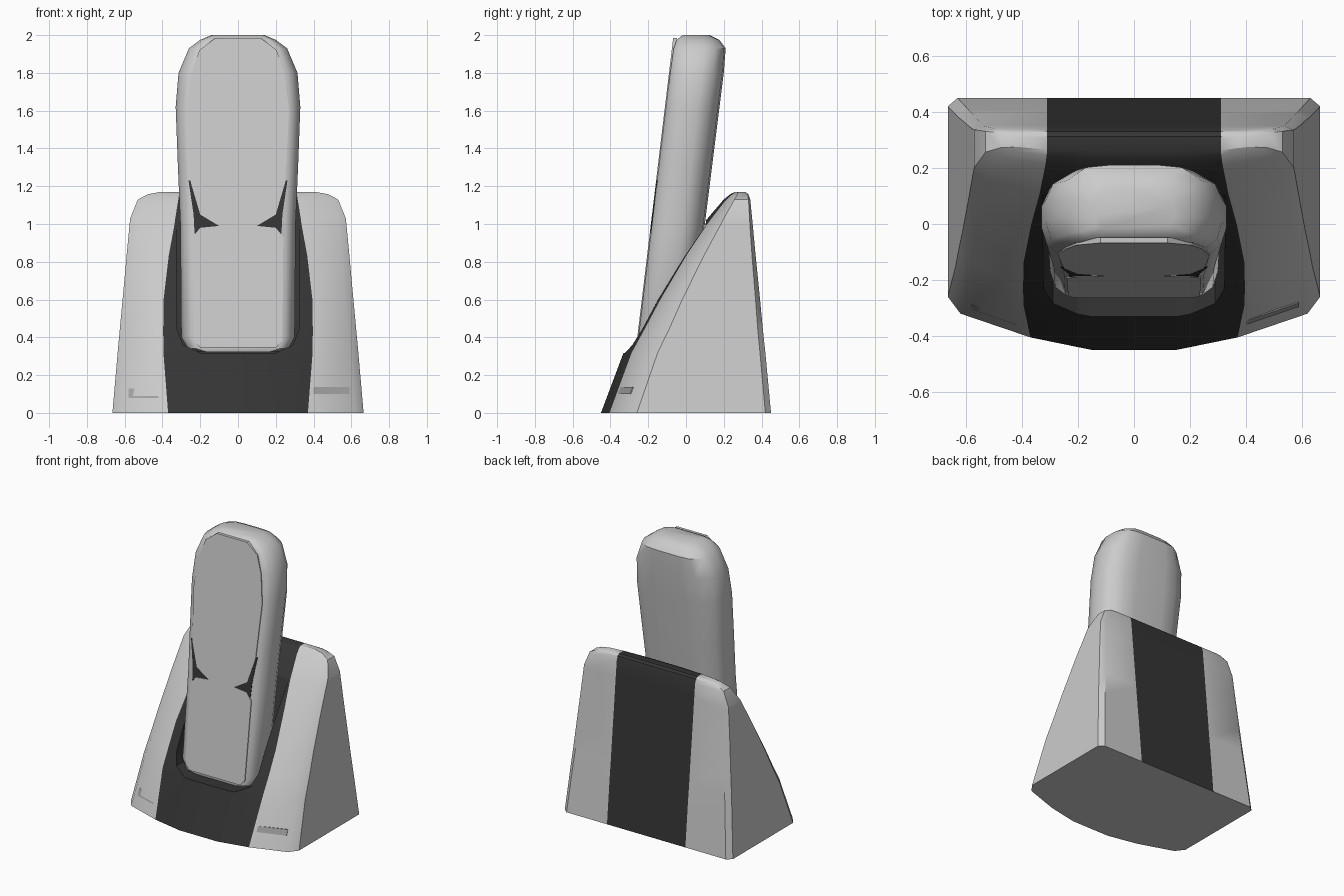
import bpy, bmesh
from math import radians

if "Cube" in bpy.data.objects:
    bpy.data.objects.remove(bpy.data.objects["Cube"])


def material(name, c):
    m = bpy.data.materials.new(name)
    m.diffuse_color = (*c, 1)
    m.use_nodes = True
    m.node_tree.nodes["Principled BSDF"].inputs["Base Color"].default_value = m.diffuse_color
    return m


GREY = material("light_grey", (0.8, 0.8, 0.8))
DARK = material("charcoal", (0.035, 0.035, 0.035))
SLOT = material("slot_grey", (0.35, 0.35, 0.35))


def make(name, bm, mats=()):
    bmesh.ops.recalc_face_normals(bm, faces=bm.faces)
    me = bpy.data.meshes.new(name)
    bm.to_mesh(me)
    bm.free()
    for m in mats:
        me.materials.append(m)
    ob = bpy.data.objects.new(name, me)
    bpy.context.collection.objects.link(ob)
    return ob


def smooth(ob, angle):
    ob.data.shade_smooth()
    ob.data.set_sharp_from_angle(angle=radians(angle))


def loft(rings, dark_edges=(), caps=None):
    """Skin closed rings; dark_edges use material slot 1; caps = top faces as (indices, slot)."""
    bm = bmesh.new()
    rows = [[bm.verts.new(p) for p in r] for r in rings]
    n = len(rows[0])
    for a, b in zip(rows, rows[1:]):
        for i in range(n):
            j = (i + 1) % n
            bm.faces.new((a[i], a[j], b[j], b[i])).material_index = int(i in dark_edges)
    bm.faces.new(rows[0])
    for idx, slot in caps or [(range(n), 0)]:
        bm.faces.new([rows[-1][i] for i in idx]).material_index = slot
    return bm


def mirrored(half):
    return half + [(-p[0],) + tuple(p[1:]) for p in reversed(half)]


def plate(name, outline, front, depth, mat):
    """Thin prism whose front follows y = front(x, z)."""
    bm = loft([[(x, front(x, z) + d, z) for x, z in outline] for d in (0, depth)])
    return make(name, bm, [mat])


# Cradle: horizontal slices (z, front y, back y, half width, band half width, front bow)
SLICES = [(0, -.45, .45, .665, .37, 1), (.32, -.33, .42, .637, .395, .95),
          (.44, -.262, .407, .626, .396, .9), (.6, -.172, .392, .611, .394, .8),
          (.83, -.03, .369, .59, .367, .65), (1.0, .09, .353, .574, .336, .5),
          (1.03, .115, .35, .571, .332, .45), (1.13, .2, .34, .53, .316, .3),
          (1.158, .235, .33, .475, .312, .2), (1.17, .26, .313, .41, .31, .08)]
rings = []
for z, f, b, w, band, s in SLICES:
    half = [(.15, f, z), (band, f + .045 * s, z), (w - .045, f + .13 * s, z),
            (w, f + .19 * s, z), (w, b - .03 * s, z), (w - .035, b, z), (.31, b, z)]
    rings.append(mirrored(half))
bm = loft(rings, (0, 6, 12, 13),
          [(range(1, 7), 0), ((13, 0, 1, 6, 7, 12), 1), (range(7, 13), 0)])
cradle = make("cradle", bm, [GREY, DARK])


# Handset front and back planes
def front_y(z):
    return -.30 + .12 * z


def back_y(z):
    return .1 + .125 * (z - 1)


# Trough cut into the dark band for the handset
trough = mirrored([(.2, .318), (.29, .36), (.322, .44), (.33, 1.4)])
bm = loft([[(x, -.7, z) for x, z in trough],
           [(x, back_y(z) + .004, z) for x, z in trough]])
for f in bm.faces:
    f.material_index = 1
cutter = make("trough_cutter", bm, [GREY, DARK])
cutter.hide_render = True
mod = cradle.modifiers.new("trough", 'BOOLEAN')
mod.operation, mod.solver, mod.object = 'DIFFERENCE', 'EXACT', cutter
bpy.context.view_layer.objects.active = cradle
bpy.ops.object.modifier_apply(modifier="trough")
bpy.data.objects.remove(cutter)
smooth(cradle, 32)

# Handset body: (z, half width, front inset, back inset)
STATIONS = [(.322, .2, .012, .08), (.34, .265, .003, .04), (.4, .3, 0, .01), (1.0, .305, 0, 0),
            (1.3, .318, 0, 0), (1.62, .33, 0, 0), (1.8, .315, 0, 0), (1.93, .26, .003, .006),
            (1.975, .2, .014, .045), (2.0, .14, .042, .1)]
SECTION = [(.82, 0), (.94, .1), (1, .32), (1, .6), (.92, .8), (.66, .97), (.35, 1)]
rings = []
for z, w, fi, bi in STATIONS:
    y0, y1 = front_y(z) + fi, back_y(z) - bi
    rings.append(mirrored([(w * u, y0 + (y1 - y0) * v, z) for u, v in SECTION]))
smooth(make("handset_body", loft(rings), [GREY]), 40)

# Flat front panels and the dark waist between them
plate("earpiece_panel", mirrored([(.1, .99), (.2, 1.05), (.25, 1.22), (.27, 1.6), (.245, 1.8),
                                  (.205, 1.92), (.12, 1.985)]),
      lambda x, z: front_y(z) - .006, .02, GREY)
plate("keypad_panel", mirrored([(.2, .345), (.235, .385), (.24, .93), (.2, .98), (.1, .99)]),
      lambda x, z: front_y(z) - .006, .02, GREY)
plate("waist_inset", mirrored([(.23, .95), (.235, 1.05), (.262, 1.23)]),
      lambda x, z: front_y(z) - .003, .015, DARK)


# Small slots low on each side of the cradle
def cradle_front(x, z):
    return -.405 + .375 * z + (abs(x) - .37) * .34 - .003


for name, x0, x1, z0, z1 in (("left_slot", -.58, -.42, .08, .128),
                             ("right_slot", .4, .59, .1, .138)):
    plate(name, [(x0, z0), (x1, z0), (x1, z1), (x0, z1)], cradle_front, .01, SLOT)
